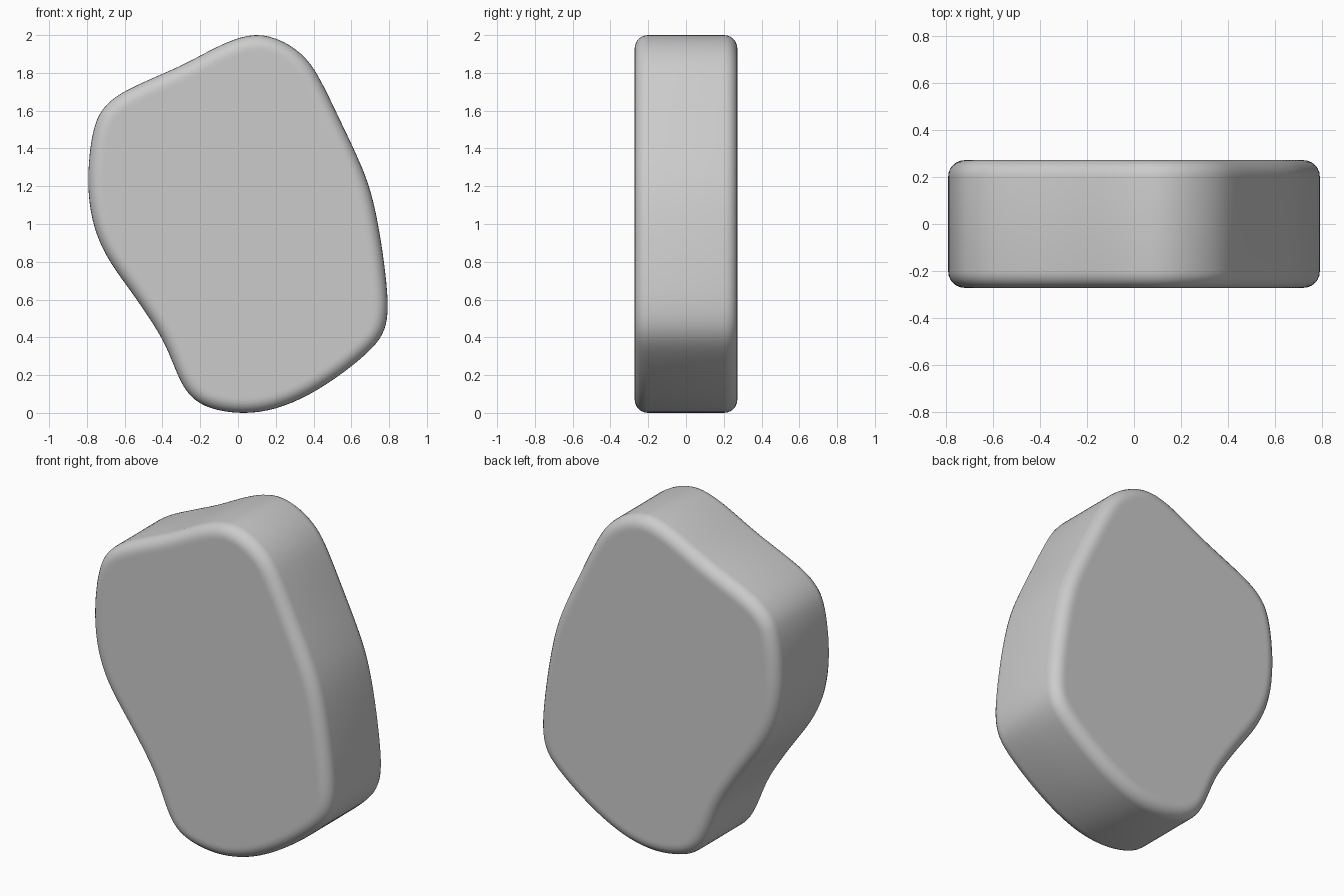
import bpy, bmesh, math
from mathutils import Vector

if "Cube" in bpy.data.objects:
    bpy.data.objects.remove(bpy.data.objects["Cube"])

# Silhouette in x, z (clockwise seen from the front)
outline = [Vector(p) for p in [
    (0.09, 2.0), (0.24, 1.96), (0.36, 1.87), (0.44, 1.745), (0.535, 1.55),
    (0.63, 1.35), (0.70, 1.17), (0.75, 0.93), (0.782, 0.69), (0.789, 0.53),
    (0.762, 0.42), (0.69, 0.33), (0.55, 0.215), (0.38, 0.105), (0.2, 0.028),
    (0.02, 0.003), (-0.15, 0.03), (-0.25, 0.09), (-0.31, 0.18), (-0.36, 0.30),
    (-0.42, 0.425), (-0.55, 0.62), (-0.68, 0.80), (-0.76, 0.97), (-0.795, 1.17),
    (-0.787, 1.38), (-0.757, 1.53), (-0.71, 1.615), (-0.62, 1.69),
    (-0.45, 1.77), (-0.28, 1.845), (-0.08, 1.95)]]
HALF, R, STEPS = 0.272, 0.07, 6


def smooth_loop(pts, sub=4):
    out, n = [], len(pts)
    for i in range(n):
        a, b, c, d = (pts[(i + k) % n] for k in (-1, 0, 1, 2))
        for s in range(sub):
            t = s / sub
            out.append(0.5 * (2 * b + (c - a) * t + (2 * a - 5 * b + 4 * c - d) * t * t
                              + (3 * b - a - 3 * c + d) * t ** 3))
    return out


loop = smooth_loop(outline)
for _ in range(3):
    loop = [(loop[i - 1] + 2 * p + loop[(i + 1) % len(loop)]) / 4 for i, p in enumerate(loop)]
# Fit the silhouette to 1.58 wide, 2 tall, standing on the ground
xs, zs = [p.x for p in loop], [p.y for p in loop]
loop = [Vector(((p.x - (min(xs) + max(xs)) / 2) * 1.585 / (max(xs) - min(xs)),
                (p.y - min(zs)) * 2 / (max(zs) - min(zs)))) for p in loop]
n = len(loop)
normals = []
for i in range(n):
    t = loop[(i + 1) % n] - loop[i - 1]
    normals.append(Vector((-t.y, t.x)).normalized())   # points outward
normals = [v if loop[0].y > 1 and normals[0].y > 0 else -v for v in normals]

# Rounded rim section: (inset, y) from front to back
arc = [(R * (1 - math.sin(a)), -HALF + R * (1 - math.cos(a)))
       for a in (math.pi / 2 * k / STEPS for k in range(STEPS + 1))]
section = [(R + 0.015, -HALF)] + arc
section += [(i, -y) for i, y in reversed(section)]

bm = bmesh.new()
rings = [[bm.verts.new((p.x - q.x * inset, y, p.y - q.y * inset))
          for p, q in zip(loop, normals)] for inset, y in section]
for r0, r1 in zip(rings, rings[1:]):
    for i in range(n):
        j = (i + 1) % n
        bm.faces.new((r0[i], r0[j], r1[j], r1[i]))
# Flat front and back faces
bm.faces.new(rings[0])
bm.faces.new(rings[-1])
bmesh.ops.recalc_face_normals(bm, faces=bm.faces)

mesh = bpy.data.meshes.new("rounded_stone_slab")
bm.to_mesh(mesh)
bm.free()
slab = bpy.data.objects.new("rounded_stone_slab", mesh)
bpy.context.collection.objects.link(slab)
bpy.context.view_layer.objects.active = slab
slab.select_set(True)
bpy.ops.object.shade_smooth_by_angle(angle=math.radians(40))
